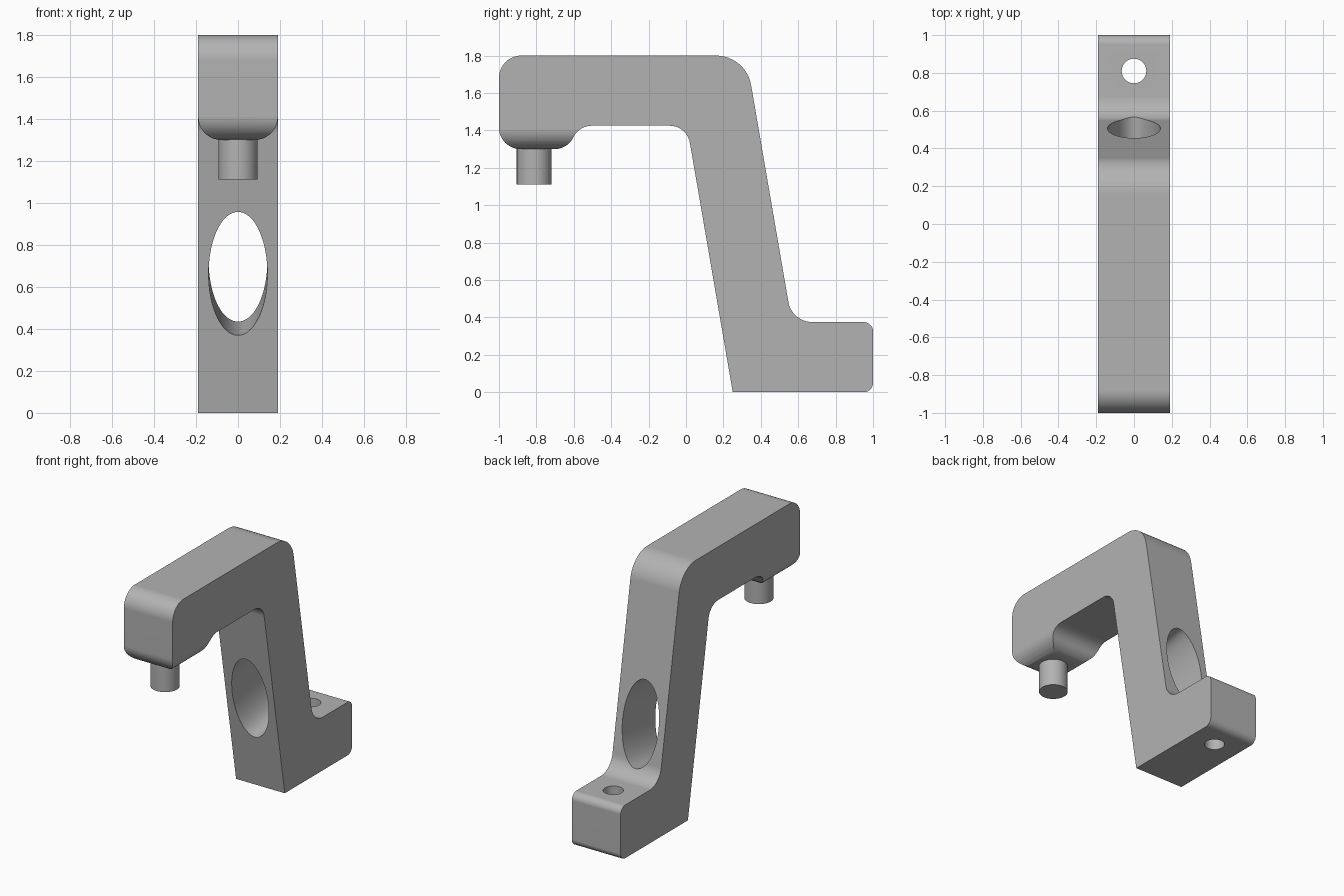
import bpy, bmesh, math
from mathutils import Vector, Matrix

if "Cube" in bpy.data.objects:
    bpy.data.objects.remove(bpy.data.objects["Cube"], do_unlink=True)

HALF = 0.19                    # half width of the bracket
TILT = math.atan(0.172)        # lean of the leg

grey = bpy.data.materials.new("plain grey")
grey.use_nodes = True
grey.diffuse_color = (0.45, 0.45, 0.45, 1)
grey.node_tree.nodes["Principled BSDF"].inputs["Base Color"].default_value = grey.diffuse_color


def make_object(name, bm):
    bmesh.ops.recalc_face_normals(bm, faces=bm.faces)
    mesh = bpy.data.meshes.new(name)
    bm.to_mesh(mesh)
    bm.free()
    mesh.materials.append(grey)
    obj = bpy.data.objects.new(name, mesh)
    bpy.context.collection.objects.link(obj)
    return obj


def prism(name, points, offset):
    """Extrude a closed outline along an offset."""
    bm = bmesh.new()
    face = bm.faces.new([bm.verts.new(p) for p in points])
    ext = bmesh.ops.extrude_face_region(bm, geom=[face], use_keep_orig=True)
    verts = [v for v in ext["geom"] if isinstance(v, bmesh.types.BMVert)]
    bmesh.ops.translate(bm, verts=verts, vec=offset)
    return make_object(name, bm)


def cylinder(name, radius, depth, matrix, sides=64):
    bm = bmesh.new()
    bmesh.ops.create_cone(bm, cap_ends=True, segments=sides, radius1=radius,
                          radius2=radius, depth=depth, matrix=matrix)
    return make_object(name, bm)


def rounded(corners, steps=12):
    """Outline with a tangent arc at each corner (y, z, radius)."""
    out = []
    for i, (y, z, r) in enumerate(corners):
        p = Vector((y, z))
        if r == 0:
            out.append(p)
            continue
        a = (Vector(corners[i - 1][:2]) - p).normalized()
        b = (Vector(corners[(i + 1) % len(corners)][:2]) - p).normalized()
        half = a.angle(b) / 2
        centre = p + (a + b).normalized() * r / math.sin(half)
        start = p + a * r / math.tan(half) - centre
        end = p + b * r / math.tan(half) - centre
        sweep = start.angle(end)
        for k in range(steps + 1):
            t = k / steps
            out.append(centre + (start * math.sin((1 - t) * sweep)
                                 + end * math.sin(t * sweep)) / math.sin(sweep))
    return out


def activate(obj):
    bpy.ops.object.select_all(action="DESELECT")
    obj.select_set(True)
    bpy.context.view_layer.objects.active = obj


def cut(obj, cutter):
    activate(obj)
    cutter.hide_render = True
    mod = obj.modifiers.new("cut", "BOOLEAN")
    mod.operation = "DIFFERENCE"
    mod.solver = "EXACT"
    mod.object = cutter
    bpy.ops.object.modifier_apply(modifier=mod.name)
    bpy.data.objects.remove(cutter, do_unlink=True)


def finish(obj):
    activate(obj)
    bpy.ops.object.shade_smooth_by_angle(angle=math.radians(30))
    mod = obj.modifiers.new("even shading", "WEIGHTED_NORMAL")
    mod.keep_sharp = True


# Bracket: head, arm, leaning leg and foot in one side profile
profile = rounded([
    (-1, 1.8, 0.12), (0.321, 1.8, 0.19), (0.566, 0.375, 0.13), (1, 0.375, 0.05),
    (1, 0, 0.05), (0.25, 0, 0), (0.005, 1.425, 0.11), (-0.57, 1.425, 0.11),
    (-0.635, 1.3, 0.11), (-1, 1.3, 0.115)])
bracket = prism("bracket", [(-HALF, p.x, p.y) for p in profile], (2 * HALF, 0, 0))

# Rounded lower side edges of the head
R = 0.11
for side in (-1, 1):
    arc = [(HALF - R + R * math.cos(t), 1.3 + R - R * math.sin(t))
           for t in (k * math.pi / 24 for k in range(13))]
    outline = arc + [(HALF - R, 1.2), (HALF + 0.1, 1.2), (HALF + 0.1, 1.3 + R)]
    cut(bracket, prism("edge_cutter", [(side * x, -1.1, z) for x, z in outline], (0, 0.6, 0)))

# Oval window square to the leg
cut(bracket, cylinder("window_cutter", 1, 0.8,
    Matrix.Translation((0, 0.32, 0.695)) @ Matrix.Rotation(TILT - math.pi / 2, 4, "X")
    @ Matrix.Diagonal((0.14, 0.298, 1, 1)), 96))

# Bolt hole in the foot
cut(bracket, cylinder("bolt_cutter", 0.065, 1, Matrix.Translation((0, 0.81, 0.2))))
finish(bracket)

# Pin under the head
pin = cylinder("pin", 0.093, 0.25, Matrix.Translation((0, -0.812, 1.236)))
finish(pin)
